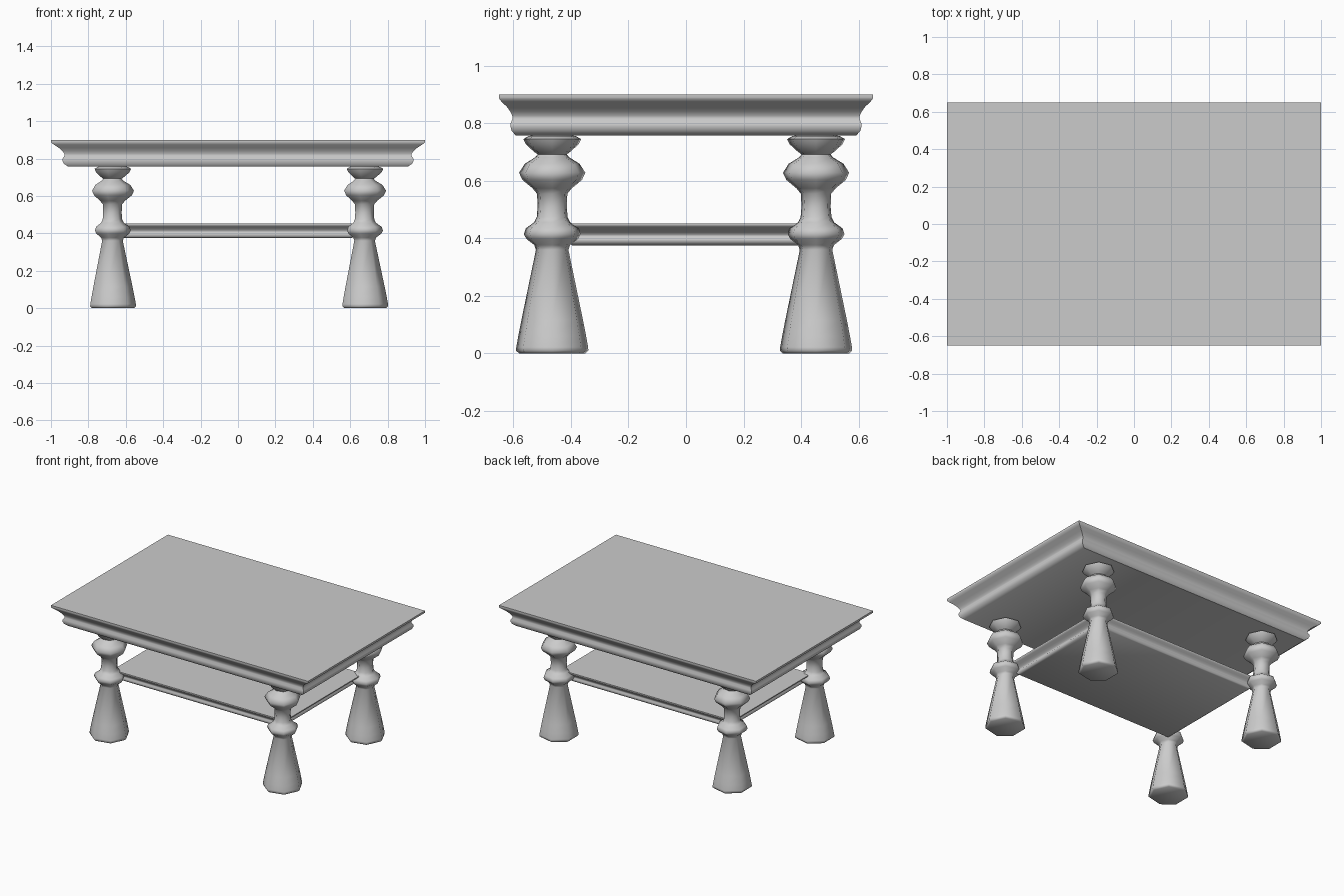
import bpy, bmesh, math

if "Cube" in bpy.data.objects:
    bpy.data.objects.remove(bpy.data.objects["Cube"])

def make_object(name, rings, angle):
    """Skin a stack of equal-length point rings, cap both ends."""
    bm = bmesh.new()
    loops = [[bm.verts.new(p) for p in ring] for ring in rings]
    n = len(loops[0])
    for a, b in zip(loops, loops[1:]):
        for i in range(n):
            j = (i + 1) % n
            bm.faces.new((a[i], a[j], b[j], b[i]))
    bm.faces.new(loops[0][::-1])
    bm.faces.new(loops[-1])
    bmesh.ops.recalc_face_normals(bm, faces=bm.faces)
    me = bpy.data.meshes.new(name)
    bm.to_mesh(me)
    bm.free()
    ob = bpy.data.objects.new(name, me)
    bpy.context.collection.objects.link(ob)
    bpy.ops.object.select_all(action='DESELECT')
    ob.select_set(True)
    bpy.context.view_layer.objects.active = ob
    bpy.ops.object.shade_smooth_by_angle(angle=math.radians(angle))
    return ob

# Moulded edge shared by table top and shelf: (outline scale, height fraction)
MOULDING = [(0.91, 0), (0.931, 0.10), (0.939, 0.22), (0.937, 0.30), (0.928, 0.40),
            (0.929, 0.48), (0.939, 0.58), (0.958, 0.70), (0.985, 0.82),
            (0.998, 0.89), (1.0, 0.93), (1.0, 1)]

def slab(name, hx, hy, z0, z1):
    rings = [[(sx * hx * s, sy * hy * s, z0 + (z1 - z0) * t)
              for sx, sy in ((-1, -1), (1, -1), (1, 1), (-1, 1))]
             for s, t in MOULDING]
    return make_object(name, rings, 45)

slab("table_top", 1.0, 0.65, 0.758, 0.90)
slab("lower_shelf", 0.67, 0.435, 0.376, 0.452)

# Turned seven-sided leg: (radius, height)
LEG = [(0.118, 0), (0.129, 0.010), (0.128, 0.022), (0.121, 0.06), (0.110, 0.115),
       (0.058, 0.36), (0.064, 0.377), (0.092, 0.398), (0.101, 0.415),
       (0.094, 0.435), (0.064, 0.456), (0.055, 0.474), (0.052, 0.51),
       (0.054, 0.555), (0.070, 0.574), (0.106, 0.603), (0.118, 0.628),
       (0.098, 0.659), (0.060, 0.682), (0.052, 0.692), (0.066, 0.702),
       (0.094, 0.727), (0.103, 0.745), (0.085, 0.755), (0.06, 0.76)]
SIDES = 7

rings = [[(r * math.cos(math.tau * i / SIDES), r * math.sin(math.tau * i / SIDES), z)
          for i in range(SIDES)] for r, z in LEG]
leg = make_object("front_left_leg", rings, 62)
leg.location = (-0.674, -0.465, 0)
for name, x, y in (("front_right_leg", 0.674, -0.465),
                   ("back_left_leg", -0.674, 0.452),
                   ("back_right_leg", 0.674, 0.452)):
    copy = leg.copy()
    copy.name = name
    copy.location = (x, y, 0)
    bpy.context.collection.objects.link(copy)
